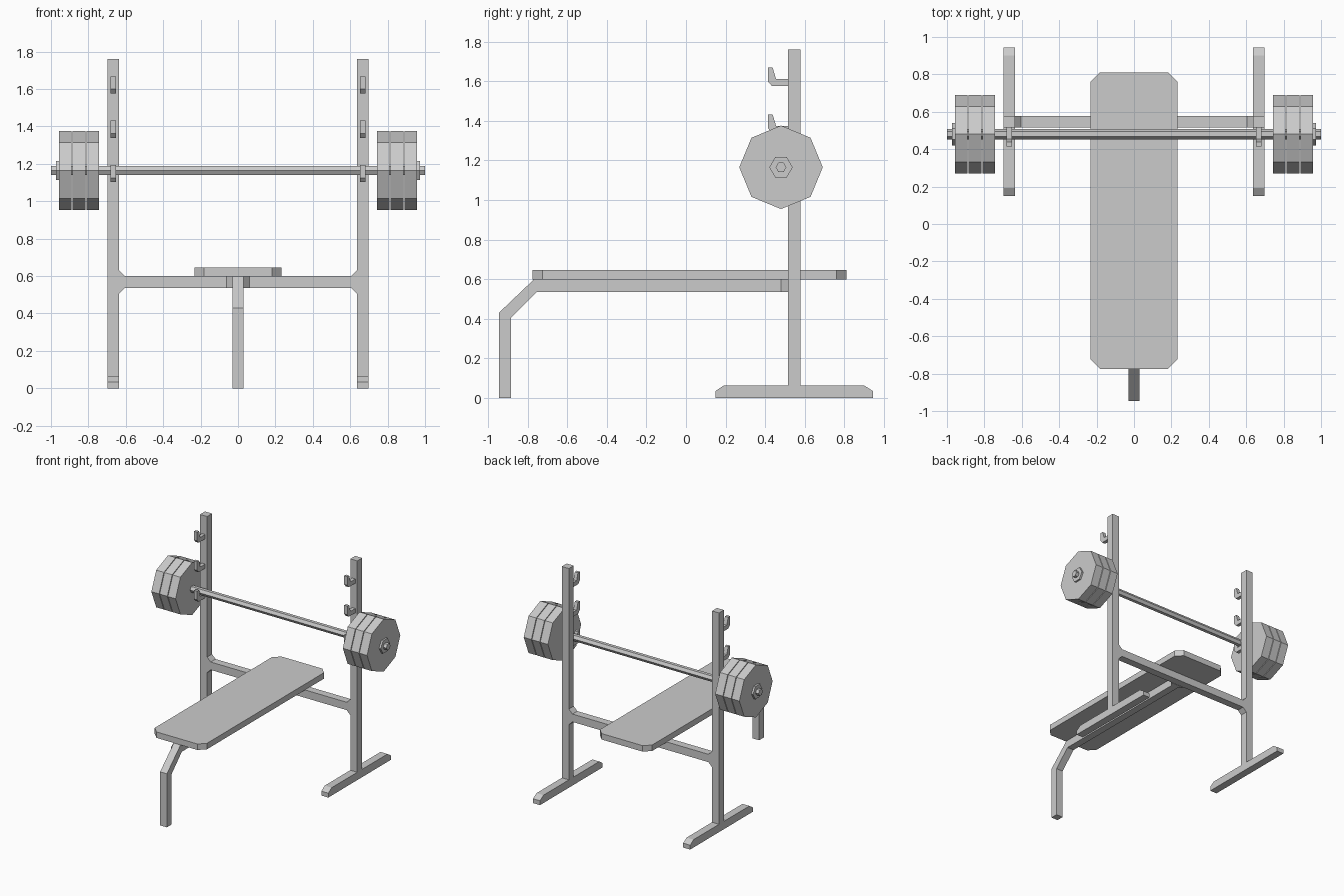
import bpy
import bmesh
import math
from mathutils import Vector

cube = bpy.data.objects.get("Cube")
if cube:
    bpy.data.objects.remove(cube, do_unlink=True)

grey = bpy.data.materials.new("plain grey")
grey.use_nodes = True
colour = (0.6, 0.6, 0.6, 1)
grey.diffuse_color = colour
grey.node_tree.nodes["Principled BSDF"].inputs["Base Color"].default_value = colour


def prism(name, profile, axis, low, high):
    """Extrude a flat outline along an axis; outline is the other two axes in order."""
    def place(p, depth):
        point = list(p)
        point.insert("xyz".index(axis), depth)
        return Vector(point)

    bm = bmesh.new()
    face = bm.faces.new([bm.verts.new(place(p, low)) for p in profile])
    out = bmesh.ops.extrude_face_region(bm, geom=[face], use_keep_orig=True)
    shift = place((0, 0), high - low)
    verts = [v for v in out["geom"] if isinstance(v, bmesh.types.BMVert)]
    bmesh.ops.translate(bm, verts=verts, vec=shift)
    bmesh.ops.recalc_face_normals(bm, faces=bm.faces)
    mesh = bpy.data.meshes.new(name)
    bm.to_mesh(mesh)
    bm.free()
    mesh.materials.append(grey)
    obj = bpy.data.objects.new(name, mesh)
    bpy.context.collection.objects.link(obj)
    return obj


def rect(a0, a1, b0, b1):
    return [(a0, b0), (a1, b0), (a1, b1), (a0, b1)]


def ngon(sides, radius):
    step = math.tau / sides
    return [(BAR_Y + radius * math.cos(i * step), BAR_Z + radius * math.sin(i * step))
            for i in range(sides)]


BAR_Y, BAR_Z = 0.48, 1.165
POST_X, HALF = 0.667, 0.031
FRONT, BACK = 0.516, 0.578
INNER = POST_X - HALF

# Padded board with clipped corners
w, y0, y1, c = 0.232, -0.775, 0.81, 0.05
board = [(-w + c, y0), (w - c, y0), (w, y0 + c), (w, y1 - c),
         (w - c, y1), (-w + c, y1), (-w, y1 - c), (-w, y0 + c)]
prism("bench_pad", board, "z", 0.597, 0.645)

# Spine that bends down into the front leg
spine = [(FRONT, 0.597), (-0.77, 0.597), (-0.945, 0.43), (-0.945, 0),
         (-0.885, 0), (-0.885, 0.405), (-0.755, 0.535), (FRONT, 0.535)]
prism("spine_and_front_leg", spine, "x", -0.03, 0.03)

# Cross beam flaring into the posts, with a flare where the spine meets it
k = 0.032
lo, hi = 0.537, 0.6
beam = [(-INNER, lo - k), (-INNER + k, lo), (INNER - k, lo), (INNER, lo - k),
        (INNER, hi + k), (INNER - k, hi), (-INNER + k, hi), (-INNER, hi + k)]
prism("cross_beam", beam, "y", FRONT, BACK)
flare = [(-0.062, FRONT), (-0.03, FRONT - 0.035), (0.03, FRONT - 0.035), (0.062, FRONT)]
prism("spine_flare", flare, "z", 0.535, 0.597)

# Barbell rod
prism("bar", ngon(6, 0.027), "x", -1, 1)

foot = [(0.149, 0), (0.944, 0), (0.944, 0.035), (0.9, 0.063), (0.192, 0.063), (0.149, 0.035)]
hook = [(FRONT, 0.035), (FRONT, 0), (0.434, 0), (0.414, 0.023),
        (0.414, 0.092), (0.438, 0.092), (0.455, 0.035)]

for side, s in (("left", 1), ("right", -1)):
    # Rack post and foot
    x = s * POST_X
    prism(side + "_post", rect(x - HALF, x + HALF, FRONT, BACK), "z", 0, 1.76)
    prism(side + "_foot", foot, "x", x - HALF, x + HALF)
    # Three bar hooks up the post
    for i in range(3):
        z = 1.102 + i * 0.237
        prism(f"{side}_hook_{i + 1}", [(a, b + z) for a, b in hook], "x", x - 0.014, x + 0.014)
    # Three weight plates and the end collar
    for i in range(3):
        start = 0.743 + i * 0.0735
        prism(f"{side}_weight_{i + 1}", ngon(8, 0.211), "x", s * start, s * (start + 0.068))
    prism(side + "_collar", ngon(6, 0.059), "x", s * 0.958, s * 0.973)
